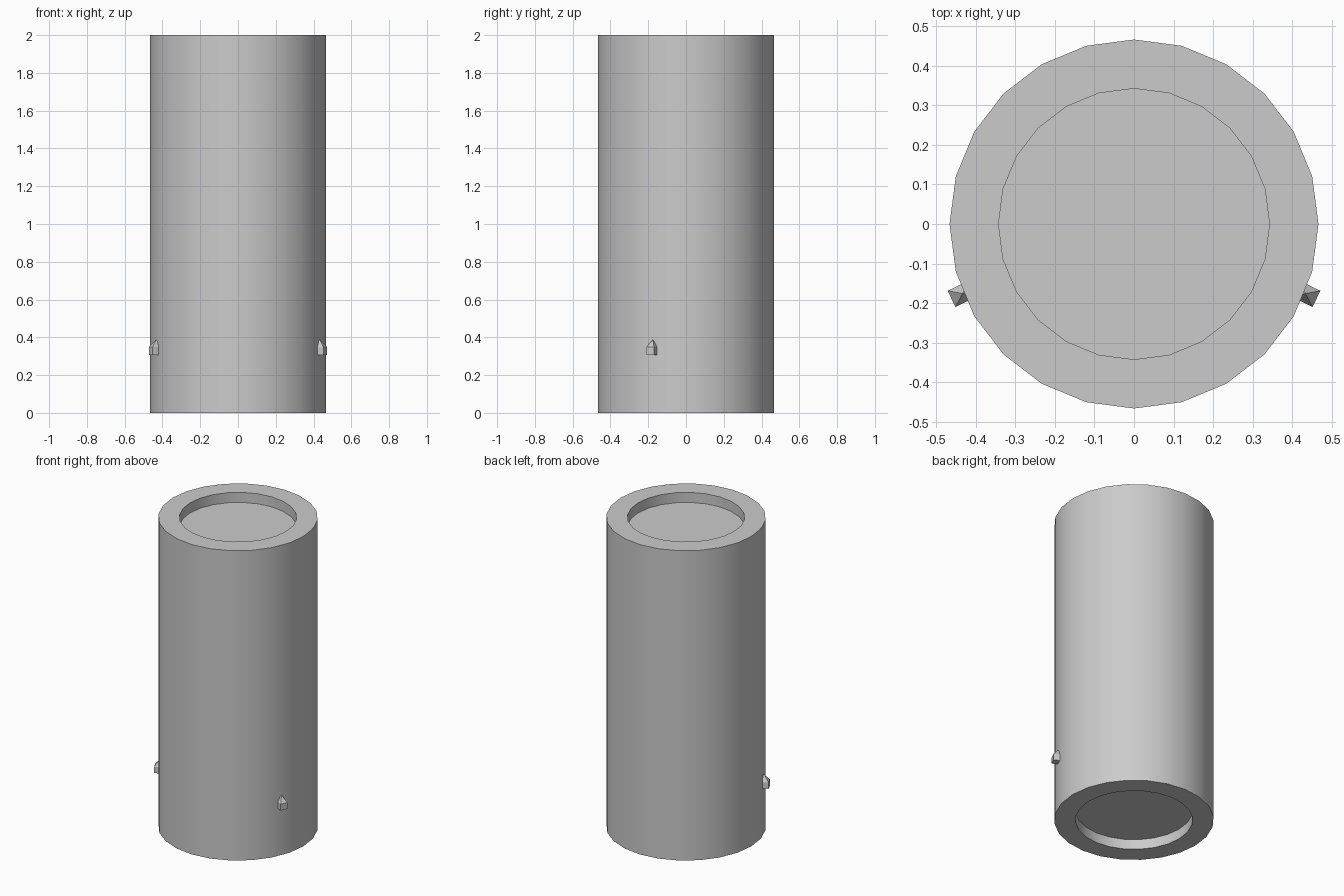
import bpy, bmesh
from math import sin, cos, tau, radians
from mathutils import Matrix

if "Cube" in bpy.data.objects:
    bpy.data.objects.remove(bpy.data.objects["Cube"])

SIDES = 24
R_OUT, R_IN = 0.467, 0.343
HEIGHT, RECESS = 2.0, 0.065


def make_object(name, bm):
    bmesh.ops.recalc_face_normals(bm, faces=bm.faces[:])
    mesh = bpy.data.meshes.new(name)
    bm.to_mesh(mesh)
    bm.free()
    obj = bpy.data.objects.new(name, mesh)
    bpy.context.collection.objects.link(obj)
    return obj


# Main body: a lathed profile with a shallow round recess in each end
profile = [(R_IN, RECESS), (R_IN, 0), (R_OUT, 0),
           (R_OUT, HEIGHT), (R_IN, HEIGHT), (R_IN, HEIGHT - RECESS)]
bm = bmesh.new()
rings = [[bm.verts.new((r * cos(tau * i / SIDES), r * sin(tau * i / SIDES), z))
          for i in range(SIDES)] for r, z in profile]
for a, b in zip(rings, rings[1:]):
    for i in range(SIDES):
        j = (i + 1) % SIDES
        bm.faces.new((a[i], a[j], b[j], b[i]))
bm.faces.new(rings[0])
bm.faces.new(rings[-1])
body = make_object("cylinder_body", bm)
bpy.context.view_layer.objects.active = body
body.select_set(True)
bpy.ops.object.shade_smooth_by_angle(angle=radians(30))

# Side lugs: small box with a pyramid top, mirrored across x
bm = bmesh.new()
hx, hy = 0.031, 0.0228
corners = [(-hx, -hy), (hx, -hy), (hx, hy), (-hx, hy)]
low = [bm.verts.new((x, y, 0.307)) for x, y in corners]
mid = [bm.verts.new((x, y, 0.348)) for x, y in corners]
tip = bm.verts.new((0, 0, 0.388))
bm.faces.new(low)
for i in range(4):
    j = (i + 1) % 4
    bm.faces.new((low[i], low[j], mid[j], mid[i]))
    bm.faces.new((mid[i], mid[j], tip))
placing = Matrix.Translation((0.434, -0.176, 0)) @ Matrix.Rotation(radians(-26), 4, 'Z')
bmesh.ops.transform(bm, matrix=placing, verts=bm.verts[:])
lugs = make_object("side_lugs", bm)
mirror = lugs.modifiers.new("Mirror", 'MIRROR')
mirror.use_axis = (True, False, False)
